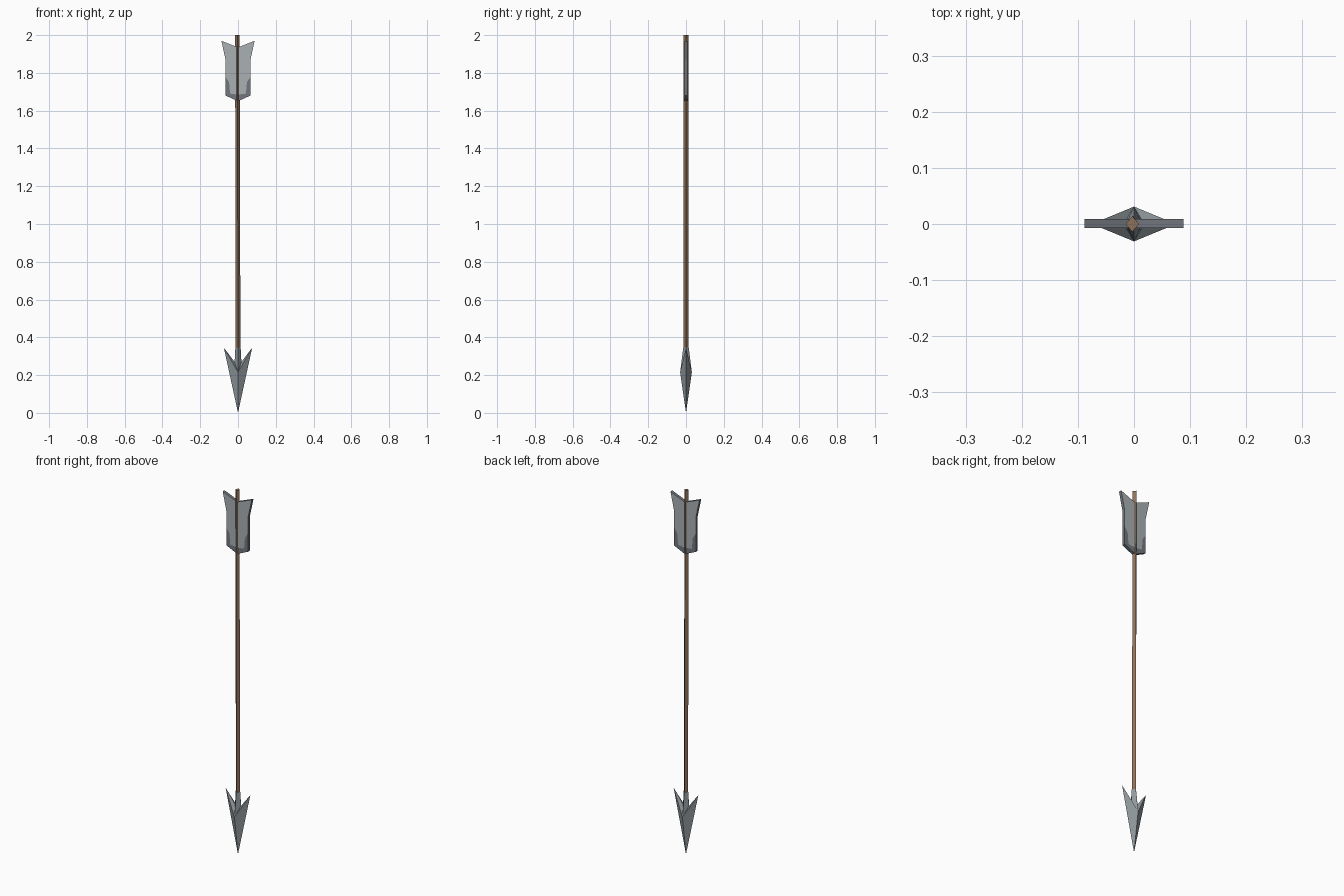
import bpy, bmesh

if "Cube" in bpy.data.objects:
    bpy.data.objects.remove(bpy.data.objects["Cube"])


def material(name, rgb):
    m = bpy.data.materials.new(name)
    m.diffuse_color = (*rgb, 1)
    m.use_nodes = True
    m.node_tree.nodes["Principled BSDF"].inputs["Base Color"].default_value = m.diffuse_color
    return m


WOOD = material("brown wood", (0.27, 0.165, 0.10))
STEEL = material("steel grey", (0.28, 0.32, 0.34))
FEATHER = material("light grey feather", (0.40, 0.44, 0.45))
TRIM = material("dark grey trim", (0.17, 0.185, 0.21))


def finish(bm, name, mats):
    bmesh.ops.remove_doubles(bm, verts=bm.verts, dist=1e-5)
    bmesh.ops.recalc_face_normals(bm, faces=bm.faces)
    me = bpy.data.meshes.new(name)
    bm.to_mesh(me)
    bm.free()
    for m in mats:
        me.materials.append(m)
    ob = bpy.data.objects.new(name, me)
    bpy.context.collection.objects.link(ob)
    return ob


def add_face(bm, pts, mat=0):
    f = bm.faces.new([bm.verts.new(p) for p in pts])
    f.material_index = mat


# Shaft: four-sided rod with its corners on the axes, slightly off-centre at the top
bm = bmesh.new()
rings = []
for z, cx, rx, ry in ((0.25, 0.0, 0.013, 0.013), (2.0, -0.003, 0.012, 0.014)):
    rings.append([(cx + rx * a, ry * b, z) for a, b in ((1, 0), (0, 1), (-1, 0), (0, -1))])
for i in range(4):
    j = (i + 1) % 4
    add_face(bm, (rings[0][i], rings[0][j], rings[1][j], rings[1][i]))
for ring in rings:
    add_face(bm, ring)
finish(bm, "shaft", [WOOD])

# Arrowhead: barbed diamond blade with a tapered socket, one quarter repeated four times
bm = bmesh.new()
tip = (0, 0, 0)
for sx in (1, -1):
    for sy in (1, -1):
        barb = (0.075 * sx, 0, 0.345)
        ridge = (0, 0.031 * sy, 0.215)
        notch = (0.018 * sx, 0, 0.27)
        rim_x = (0.014 * sx, 0, 0.345)
        rim_y = (0, 0.0145 * sy, 0.345)
        add_face(bm, (tip, barb, ridge))
        add_face(bm, (ridge, barb, notch))
        add_face(bm, (ridge, notch, rim_x, rim_y))
        add_face(bm, (rim_x, rim_y, (0, 0, 0.345)))
finish(bm, "arrowhead", [STEEL])

# Fletching: flat vanes, light panel over a dark lower band, with a dark rim
panel = [(0, 1.935), (0.088, 1.97), (0.066, 1.87), (0.066, 1.78),
         (0.047, 1.75), (0.042, 1.69), (0, 1.685)]
band = [(0, 1.685), (0.042, 1.69), (0.047, 1.75), (0.066, 1.78),
        (0.066, 1.68), (0, 1.65)]
outline = panel[:4] + band[4:]
Y0, Y1 = -0.007, 0.009
bm = bmesh.new()
for s in (1, -1):
    for y in (Y0, Y1):
        for mat, shape in enumerate((panel, band)):
            add_face(bm, [(x * s, y, z) for x, z in shape], mat)
    for (xa, za), (xb, zb) in zip(outline, outline[1:]):
        add_face(bm, ((xa * s, Y0, za), (xb * s, Y0, zb),
                      (xb * s, Y1, zb), (xa * s, Y1, za)), 1)
finish(bm, "fletching", [FEATHER, TRIM])
